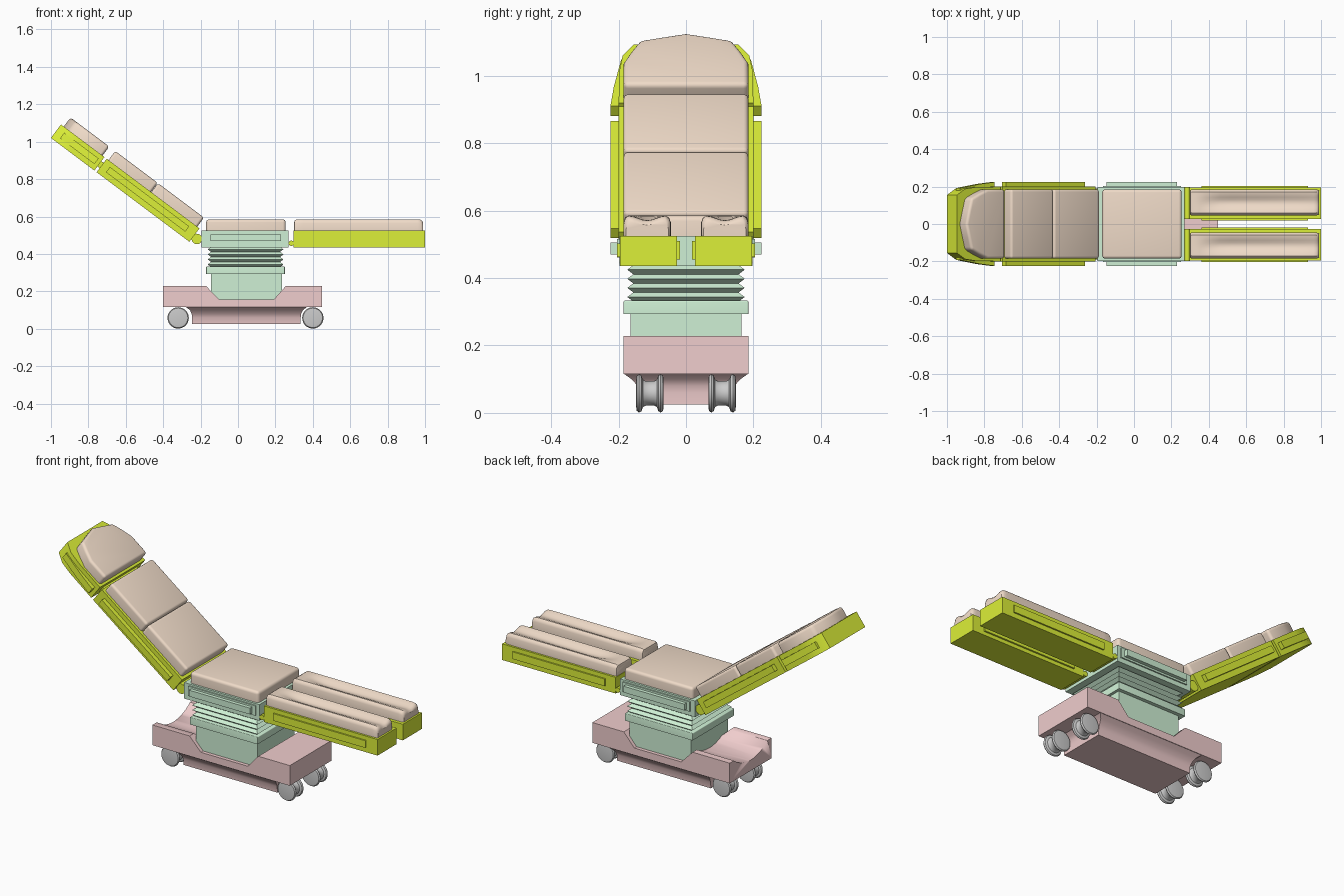
import bpy, bmesh, math
from mathutils import Matrix, Vector

if "Cube" in bpy.data.objects:
    bpy.data.objects.remove(bpy.data.objects["Cube"])

LIME, TAN = (0.72, 0.87, 0.04, 1), (0.87, 0.71, 0.58, 1)
MINT, PINK = (0.62, 0.87, 0.66, 1), (0.87, 0.61, 0.61, 1)
mats = {}

def material(color):
    if color not in mats:
        names = {LIME: "lime_panel", TAN: "tan_padding", MINT: "mint_column", PINK: "pink_base"}
        mats[color] = bpy.data.materials.new(names[color])
        mats[color].diffuse_color = color
    return mats[color]

def skin(name, rings, color=None, M=Matrix(), bevel=0, keep_bottom=True):
    """Join equal-length rings of points into a capped solid."""
    bm = bmesh.new()
    vs = [[bm.verts.new(p) for p in r] for r in rings]
    n = len(rings[0])
    for a, b in zip(vs, vs[1:]):
        for i in range(n):
            bm.faces.new((a[i], a[(i + 1) % n], b[(i + 1) % n], b[i]))
    bm.faces.new(vs[0])
    bm.faces.new(vs[-1])
    bmesh.ops.recalc_face_normals(bm, faces=bm.faces)
    if bevel:
        low = min(v.co.z for v in bm.verts)
        edges = [e for e in bm.edges if e.calc_face_angle(0) > 0.5 and not
                 (keep_bottom and all(v.co.z < low + 1e-4 for v in e.verts))]
        bmesh.ops.bevel(bm, geom=edges, offset=bevel, segments=4, profile=0.5,
                        affect='EDGES', clamp_overlap=True)
    bm.transform(M)
    me = bpy.data.meshes.new(name)
    bm.to_mesh(me)
    bm.free()
    me.polygons.foreach_set("use_smooth", [True] * len(me.polygons))
    me.set_sharp_from_angle(angle=math.radians(32))
    ob = bpy.data.objects.new(name, me)
    bpy.context.collection.objects.link(ob)
    if color:
        me.materials.append(material(color))
    return ob

def rect(x0, x1, y0, y1, z):
    return [(x0, y0, z), (x1, y0, z), (x1, y1, z), (x0, y1, z)]

def box(name, x, y, z, color, M=Matrix(), bevel=0):
    return skin(name, [rect(*x, *y, z[0]), rect(*x, *y, z[1])], color, M, bevel)

def loft(name, levels, color):
    return skin(name, [rect(x0, x1, -h, h, z) for z, x0, x1, h in levels], color)

def lathe(name, profile, center, color=None, M=Matrix(), n=28):
    """Solid of revolution about the y axis; profile is (y, radius)."""
    cx, cy, cz = center
    rings = [[(cx + r * math.cos(2 * math.pi * i / n), cy + y, cz + r * math.sin(2 * math.pi * i / n))
              for i in range(n)] for y, r in profile]
    return skin(name, rings, color, M)

def outline_prism(name, half, z, color, M, bevel=0):
    """Extrude an outline mirrored in y; half is (x, y) from start to tip."""
    pts = half + [(x, -y) for x, y in reversed(half) if y > 0]
    return skin(name, [[(x, y, h) for x, y in pts] for h in z], color, M, bevel)

# Base with a notch for the column and a trough in the rear end
prof = [(-.40, .115), (.45, .115), (.45, .228), (.255, .228), (.19, .155),
        (-.10, .155), (-.17, .228), (-.40, .228)]
base = skin("base_body", [[(x, y, z) for x, z in prof] for y in (-.185, .185)], PINK)
n = 64
cutter = skin("trough_cutter", [[(x, .232 * math.cos(2 * math.pi * i / n), .407 + .232 * math.sin(2 * math.pi * i / n))
                                 for i in range(n)] for x in (-.5, -.09)])
cutter.hide_render = True
cutter.hide_viewport = True
mod = base.modifiers.new("trough", 'BOOLEAN')
mod.object = cutter
mod.operation = 'DIFFERENCE'
mod.solver = 'EXACT'

loft("base_underside", [(.025, -.245, .335, .13), (.06, -.245, .335, .133), (.08, -.248, .338, .143),
                        (.1, -.257, .347, .162), (.117, -.28, .37, .185)], PINK)

# Twin casters
half = [(-.041, .038), (-.039, .052), (-.032, .057), (-.025, .053), (-.021, .041), (-.012, .036)]
tread = half + [(-y, r) for y, r in reversed(half)]
for end, x in (("rear", -.32), ("front", .40)):
    for side, y in (("right", -.107), ("left", .107)):
        lathe(f"{end}_{side}_caster", tread, (x, y, .058))

# Column, collar and pleated bellows
box("column", (-.145, .235), (-.165, .165), (.153, .30), MINT)
box("collar", (-.17, .25), (-.185, .185), (.293, .333), MINT, bevel=.004)
levels = []
for i in range(9):
    d = 0 if i % 2 else .018
    levels.append((.33 + i * .0135, -.162 + d, .243 - d, .174 - d))
loft("bellows", levels, MINT)

# Seat
box("seat_frame", (-.195, .27), (-.197, .197), (.435, .525), MINT)
for s in (-1, 1):
    box("seat_rail", (-.147, .23), sorted((s * .195, s * .224)), (.47, .505), MINT)
    box("seat_rail_mount", (-.165, .25), sorted((s * .19, s * .204)), (.46, .515), MINT)
box("seat_cushion", (-.17, .255), (-.185, .185), (.523, .585), TAN, bevel=.016)

# Leg sections with hollowed cushions
def leg_cushion(name, yc):
    rings = []
    w = .07
    for x, inset, dip in ((.30, .016, 0), (.303, .006, 0), (.314, 0, 0), (.35, 0, .001), (.38, 0, .006),
                          (.42, 0, .014), (.46, 0, .019), (.52, 0, .021), (.70, 0, .019), (.90, 0, .016),
                          (.96, 0, .014), (.975, .002, .013), (.985, .009, .012), (.99, .02, .008)):
        top = .585 - inset
        ww = w - inset * .35
        ring = [(-ww, .523), (-ww, top - .02), (-ww + .005, top - .007), (-ww + .014, top)]
        half_w = ww - .014
        ring += [(half_w * t / 4, top - dip * math.cos(math.pi * t / 8) ** 2) for t in range(-3, 4)]
        ring += [(half_w, top), (ww - .005, top - .007), (ww, top - .02), (ww, .523)]
        rings.append([(x, yc + y, z) for y, z in ring])
    return skin(name, rings, TAN)

for s, side in ((-1, "right"), (1, "left")):
    box(f"{side}_leg_frame", (.298, 1.0), sorted((s * .027, s * .196)), (.435, .525), LIME)
    box(f"{side}_leg_outer_rail", (.36, .93), sorted((s * .19, s * .204)), (.462, .502), LIME)
    box(f"{side}_leg_inner_rail", (.36, .93), sorted((s * .018, s * .03)), (.455, .51), LIME)
    leg_cushion(f"{side}_leg_cushion", s * .115)
    lathe(f"{side}_leg_hinge", [(-.085, .014), (.085, .014)], (.285, s * .112, .457), LIME)

# Reclined back and head, built flat in local space and tilted by M
M = Matrix(((-.8, 0, .6, -.26), (0, -1, 0, 0), (.6, 0, .8, .465), (0, 0, 0, 1)))
box("back_frame", (0, .62), (-.2, .2), (0, .09), LIME, M)
box("lower_back_cushion", (.015, .322), (-.185, .185), (.088, .15), TAN, M, .014)
box("upper_back_cushion", (.324, .608), (-.185, .185), (.088, .15), TAN, M, .014)
lathe("back_hinge", [(-.19, .028), (.19, .028)], (-.22, 0, .48), LIME)
lathe("head_hinge", [(-.15, .018), (.15, .018)], (.627, 0, .045), LIME, M)
outline_prism("head_frame", [(.635, .2), (.80, .197), (.87, .188), (.925, .155)], (0, .09), LIME, M)
outline_prism("head_cushion", [(.648, .185), (.765, .185), (.82, .162), (.872, .137), (.888, .075), (.907, 0)],
              (.088, .15), TAN, M, .015)
for s in (-1, 1):
    box("back_rail", (.05, .58), sorted((s * .195, s * .224)), (.03, .065), LIME, M)
    wedge = [(.655, s * .19), (.655, s * .224), (.75, s * .214), (.885, s * .192), (.885, s * .17)]
    skin("head_rail", [[(x, y, h) for x, y in wedge] for h in (.028, .065)], LIME, M)

for m in bpy.data.materials:
    if m.users and not m.is_grease_pencil:
        m.use_nodes = True
        m.node_tree.nodes["Principled BSDF"].inputs["Base Color"].default_value = m.diffuse_color
